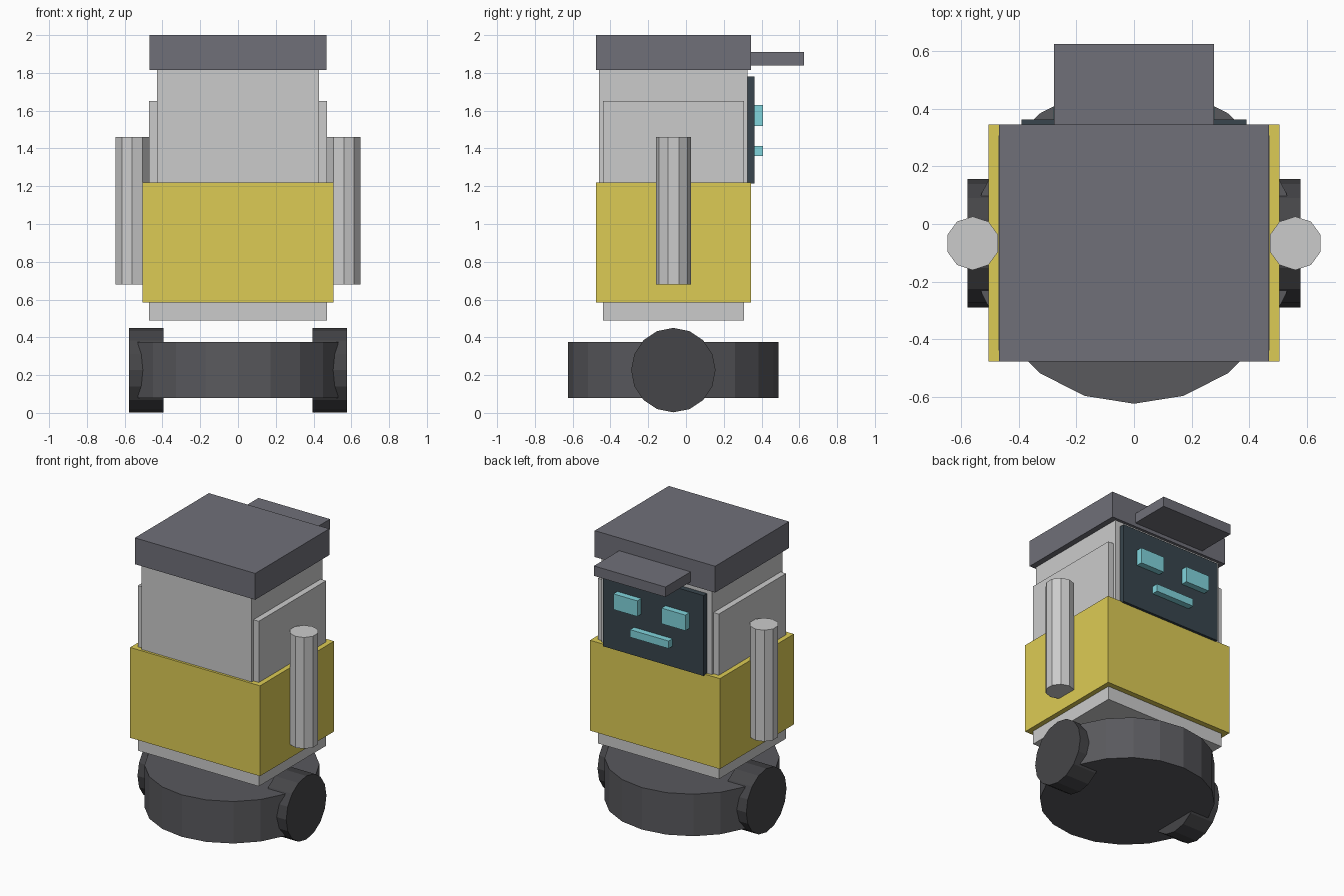
import bpy
from math import pi

if "Cube" in bpy.data.objects:
    bpy.data.objects.remove(bpy.data.objects["Cube"])


def material(name, rgb):
    m = bpy.data.materials.new(name)
    m.diffuse_color = (*rgb, 1)
    m.use_nodes = True
    m.node_tree.nodes["Principled BSDF"].inputs["Base Color"].default_value = m.diffuse_color
    return m


YELLOW = material("yellow", (0.72, 0.60, 0.09))
LIGHT = material("light_grey", (0.60, 0.60, 0.62))
CAP = material("cap_grey", (0.16, 0.16, 0.19))
DARK = material("dark_grey", (0.10, 0.10, 0.11))
WHEEL = material("wheel_grey", (0.06, 0.06, 0.065))
SCREEN = material("screen_slate", (0.04, 0.06, 0.075))
CYAN = material("cyan", (0.22, 0.66, 0.72))


def finish(name, mat):
    ob = bpy.context.object
    ob.name = ob.data.name = name
    ob.data.materials.append(mat)
    return ob


def box(name, x, y, z, mat):
    """Box from (min, max) ranges on each axis."""
    r = (x, y, z)
    bpy.ops.mesh.primitive_cube_add(size=1, location=[(a + b) / 2 for a, b in r])
    bpy.context.object.scale = [b - a for a, b in r]
    bpy.ops.object.transform_apply(location=False, rotation=False, scale=True)
    return finish(name, mat)


def cylinder(name, sides, radius, depth, loc, mat, rot=(0, 0, 0)):
    bpy.ops.mesh.primitive_cylinder_add(vertices=sides, radius=radius, depth=depth,
                                        location=loc, rotation=rot)
    return finish(name, mat)


AXIS_Y = -0.067  # shared centre line of body, arms and base

# Torso, head and belly band
box("body", (-0.47, 0.47), (-0.44, 0.307), (0.49, 1.65), LIGHT)
box("head", (-0.428, 0.428), (-0.46, 0.325), (1.2, 1.815), LIGHT)
box("belly_band", (-0.505, 0.505), (-0.477, 0.345), (0.585, 1.22), YELLOW)

# Cap with visor
box("cap", (-0.468, 0.468), (-0.477, 0.345), (1.815, 2.0), CAP)
box("visor", (-0.278, 0.278), (0.345, 0.625), (1.84, 1.91), CAP)

# Face panel, mouth and eyes
box("face_screen", (-0.39, 0.39), (0.325, 0.363), (1.215, 1.78), SCREEN)
box("mouth", (-0.15, 0.15), (0.36, 0.407), (1.36, 1.413), CYAN)

# Round base
cylinder("base", 20, 0.557, 0.295, (0, AXIS_Y, 0.2275), DARK)

# Mirrored pairs: eyes, arms and wheels
for side, s in (("left", -1), ("right", 1)):
    box(f"{side}_eye", sorted((s * 0.094, s * 0.28)), (0.36, 0.407), (1.52, 1.63), CYAN)
    cylinder(f"{side}_arm", 10, 0.093, 0.782, (s * 0.56, AXIS_Y, 1.07), LIGHT)
    cylinder(f"{side}_wheel", 16, 0.2235, 0.184, (s * 0.486, AXIS_Y, 0.2265), WHEEL,
             (0, pi / 2, 0))
